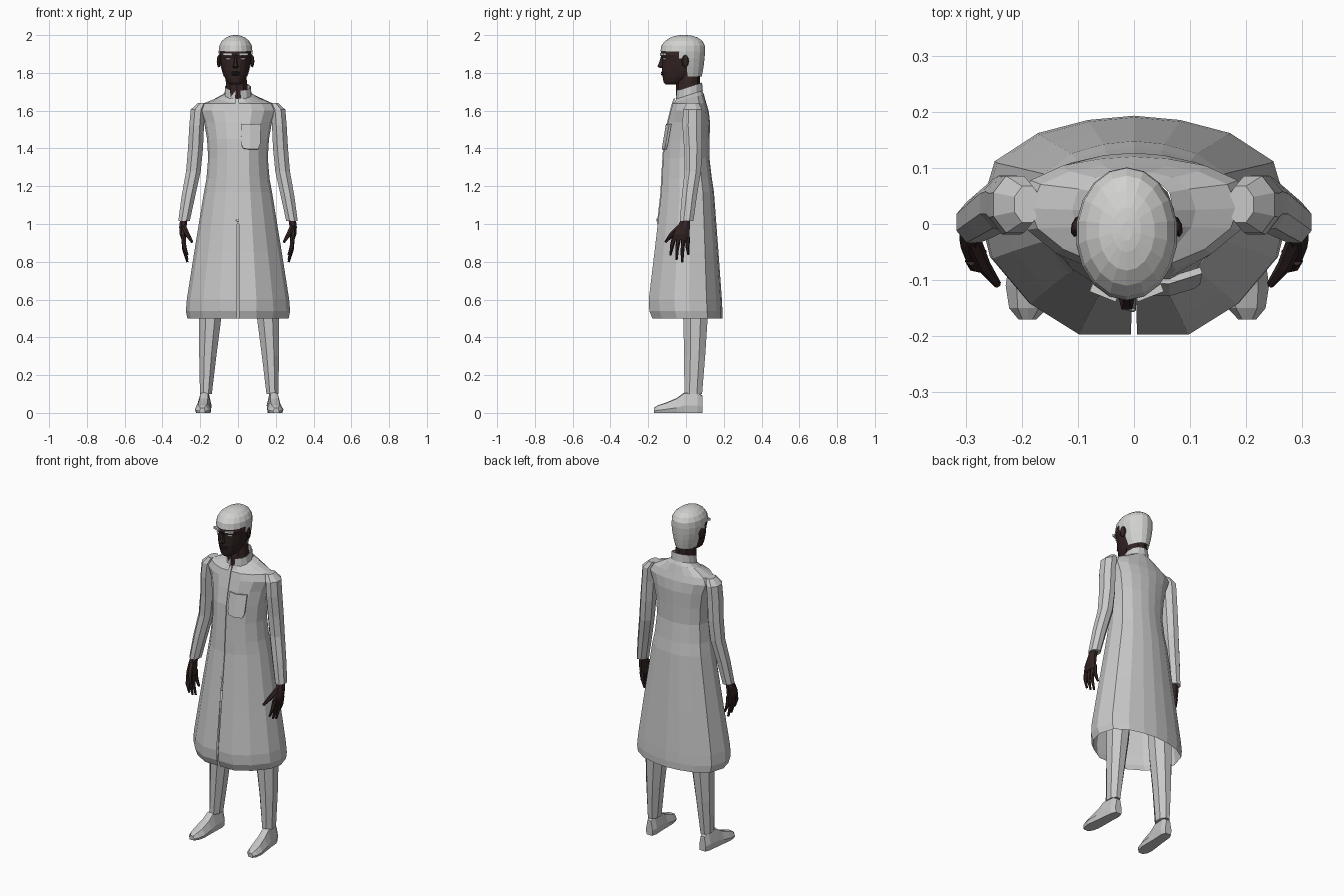
import bpy, bmesh, math
from mathutils import Vector

if "Cube" in bpy.data.objects:
    bpy.data.objects.remove(bpy.data.objects["Cube"])


def material(name, r, g, b):
    m = bpy.data.materials.new(name)
    m.diffuse_color = (r, g, b, 1)
    m.use_nodes = True
    m.node_tree.nodes["Principled BSDF"].inputs["Base Color"].default_value = m.diffuse_color
    return m


CLOTH = material("grey_cloth", 0.58, 0.58, 0.58)
HAIR = material("white_hair", 0.64, 0.64, 0.63)
SKIN = material("dark_skin", 0.033, 0.018, 0.017)
WHITE = material("eye_white", 0.8, 0.8, 0.8)


def finish(name, bm, mat):
    bmesh.ops.recalc_face_normals(bm, faces=bm.faces[:])
    me = bpy.data.meshes.new(name)
    bm.to_mesh(me)
    bm.free()
    me.materials.append(mat)
    ob = bpy.data.objects.new(name, me)
    bpy.context.collection.objects.link(ob)
    return ob


def loft(name, rings, mat, closed=True, caps=True, keep=None):
    """Skin a list of equal-length rings; keep(center) filters faces."""
    bm = bmesh.new()
    vs = [[bm.verts.new(p) for p in r] for r in rings]
    n = len(rings[0])
    for a, b in zip(vs, vs[1:]):
        for i in range(n if closed else n - 1):
            j = (i + 1) % n
            bm.faces.new((a[i], a[j], b[j], b[i]))
    if caps:
        bm.faces.new(vs[0])
        bm.faces.new(vs[-1])
    if keep:
        drop = [f for f in bm.faces if not keep(f.calc_center_median())]
        bmesh.ops.delete(bm, geom=drop, context='FACES')
    return finish(name, bm, mat)


def oval(cx, cy, z, rx, ry, n=8):
    return [(cx + rx * math.cos(math.tau * (i + .5) / n),
             cy + ry * math.sin(math.tau * (i + .5) / n), z) for i in range(n)]


def tube(name, path, radii, mat, n=6):
    """Tapered tube along a path, used for fingers."""
    pts = [Vector(p) for p in path]
    rings = []
    for i, (p, r) in enumerate(zip(pts, radii)):
        d = pts[min(i + 1, len(pts) - 1)] - pts[max(i - 1, 0)]
        q = d.to_track_quat('Z', 'Y')
        rings.append([p + q @ Vector((r * math.cos(math.tau * k / n),
                                      r * math.sin(math.tau * k / n), 0)) for k in range(n)])
    return loft(name, rings, mat)


def blob(name, loc, size, mat, rot=0.0, cube=False):
    bm = bmesh.new()
    if cube:
        bmesh.ops.create_cube(bm, size=2)
    else:
        bmesh.ops.create_uvsphere(bm, u_segments=8, v_segments=6, radius=1)
    ob = finish(name, bm, mat)
    ob.location, ob.scale, ob.rotation_euler = loc, size, (0, 0, rot)
    return ob


# Long coat: half section as (x fraction, depth fraction), open down the front
HALF = [(.02, -1), (.36, -1), (.68, -.72), (.93, -.3), (1, .1),
        (.9, .58), (.62, .84), (.3, .96), (0, 1)]
COAT = [  # z, half width, front y, back y
    (.50, .268, -.178, .192), (.54, .276, -.194, .193), (.60, .271, -.197, .19),
    (.85, .232, -.167, .172), (1.17, .18, -.13, .148), (1.24, .167, -.127, .137),
    (1.35, .158, -.12, .124), (1.45, .164, -.113, .125), (1.54, .18, -.095, .127),
    (1.60, .205, -.08, .12), (1.638, .185, -.07, .108), (1.665, .11, -.06, .095),
    (1.685, .07, -.05, .085)]


def coat_ring(z, hw, yf, yb):
    yc, h = (yf + yb) / 2, (yb - yf) / 2
    lift = .02 if z > 1.64 else 0
    half = [(hw * x, yc + h * t, z + lift * t) for x, t in HALF]
    return half + [(-x, y, zz) for x, y, zz in reversed(half[:-1])]


loft("coat", [coat_ring(*r) for r in COAT], CLOTH, closed=False, caps=False)

# Front placket strip and its lowest button
strip = [(1.0, -.149)] + [(r[0], r[2]) for r in COAT[4:12]]
loft("placket", [[(-.013, y + .004, z), (-.013, y - .005, z), (.004, y - .005, z),
                  (.004, y + .004, z)] for z, y in strip], CLOTH)
blob("button", (-.003, -.153, 1.02), (.007, .004, .009), CLOTH)

# Standing collar, open at the throat
collar = []
for grow, up in ((.004, 0), (0, .045), (-.006, .043), (-.004, 0)):
    ring = []
    for k in range(13):
        a = math.radians(-90 + 12 + k * 28)
        c, s = math.cos(a), math.sin(a)
        ring.append(((.068 + grow) * c, .017 + (.068 + grow) * s, 1.682 + up + .022 * s))
    collar.append(ring)
loft("collar", collar, CLOTH, closed=False, caps=False)

# Chest pocket, wrapped over the chest
bm = bmesh.new()


def on_chest(x, z):
    return (x, -.122 + .3 * max(0, x - .062) + .17 * (z - 1.4), z)


inner = [(.062, 1.395), (.062, 1.525), (.016, 1.53), (.018, 1.42), (.028, 1.4)]
outer = [(.062, 1.525), (.062, 1.395), (.105, 1.395), (.116, 1.42), (.12, 1.53)]
for side in (inner, outer):
    bm.faces.new([bm.verts.new(on_chest(*p)) for p in side])
bmesh.ops.remove_doubles(bm, verts=bm.verts[:], dist=.0005)
pocket = finish("chest_pocket", bm, CLOTH)
solid = pocket.modifiers.new("thickness", 'SOLIDIFY')
solid.thickness, solid.offset = .012, 0

ARM = [(.19, .035, 1.64, .025, .035), (.212, .035, 1.605, .042, .055),
       (.219, .033, 1.52, .042, .056), (.225, .038, 1.40, .043, .052),
       (.236, .036, 1.28, .042, .047), (.262, .018, 1.15, .039, .043),
       (.286, .003, 1.015, .033, .039)]
PALM = [(.286, 0, 1.03, .021, .025), (.292, -.012, .985, .021, .036),
        (.292, -.025, .945, .018, .046), (.287, -.025, .915, .013, .046)]
LEG = [(.14, .05, .8, .075, .075), (.153, .05, .5, .063, .07),
       (.166, .046, .3, .049, .06), (.176, .038, .1, .034, .051)]
SHOE = [(.088, .022, .09), (.06, .034, .112), (-.01, .036, .108), (-.05, .039, .078),
        (-.11, .043, .053), (-.15, .034, .04), (-.17, .016, .026)]  # y, half width, height
FINGERS = [(-.062, -.082, .835), (-.038, -.05, .81), (-.012, -.02, .798), (.01, .012, .838)]

for s, side in ((1, "left"), (-1, "right")):
    # Sleeve
    loft(side + "_sleeve", [oval(s * x, y, z, a, b) for x, y, z, a, b in ARM], CLOTH)
    # Palm, fingers and thumb
    loft(side + "_palm", [oval(s * x, y, z, a, b) for x, y, z, a, b in PALM], SKIN)
    for i, (y0, y1, z1) in enumerate(FINGERS):
        mid = (s * .284, (y0 + y1) / 2 - .003, (.925 + z1) / 2)
        tube(f"{side}_finger_{i + 1}", [(s * .289, y0, .93), mid, (s * .268, y1, z1)],
             (.013, .011, .006), SKIN)
    tube(side + "_thumb", [(s * .288, -.03, .985), (s * .268, -.075, .945),
                           (s * .243, -.108, .905)], (.016, .013, .007), SKIN)
    # Trouser leg
    loft(side + "_trouser_leg",
         [oval(s * x + .006, y, z, a, b) for x, y, z, a, b in LEG], CLOTH)
    # Shoe, toes turned slightly outward
    rings = []
    for y, w, h in SHOE:
        cx = s * (.184 - .07 * y) + .006
        rings.append([(cx + w * u, y, h * v) for u, v in
                      ((-.85, 0), (.85, 0), (1, .35), (.55, .95), (0, 1), (-.55, .95), (-1, .35))])
    loft(side + "_shoe", rings, CLOTH)

# Neck and head, set slightly off centre
CX = -.013


def head_ring(z, hw, yf, yb, n=18):
    return oval(CX, (yf + yb) / 2, z, hw, (yb - yf) / 2, n)


loft("neck", [oval(0, .012, 1.63, .064, .066, 10), oval(-.004, .01, 1.70, .06, .063, 10),
              oval(CX, .012, 1.80, .058, .062, 10)], SKIN)
HEAD = [(1.738, .024, -.108, -.05), (1.75, .042, -.119, .0), (1.775, .058, -.123, .04),
        (1.81, .07, -.128, .07), (1.85, .079, -.127, .084), (1.875, .083, -.127, .088),
        (1.895, .085, -.136, .09), (1.93, .08, -.126, .088), (1.965, .06, -.09, .065)]
loft("head", [head_ring(*r) for r in HEAD], SKIN)

# Cropped hair, trimmed along the hairline
CROP = [(1.78, .064, -.1, .083), (1.81, .073, -.115, .089), (1.84, .081, -.124, .094),
        (1.875, .088, -.13, .098), (1.912, .091, -.136, .101), (1.945, .087, -.13, .1),
        (1.97, .073, -.11, .086), (1.988, .05, -.083, .06), (1.997, .026, -.05, .03),
        (2.0, .01, -.03, .005)]
loft("hair", [head_ring(*r) for r in CROP], HAIR,
     keep=lambda c: c.z > 1.91 or c.y > .02 or (c.y > -.045 and c.z > 1.875))

# Nose: bridge to tip to base
loft("nose", [[(CX - w, -.11, z), (CX - w * .5, y, z), (CX + w * .5, y, z), (CX + w, -.11, z)]
              for z, w, y in ((1.885, .009, -.133), (1.85, .013, -.144),
                              (1.835, .019, -.152), (1.825, .016, -.138))], SKIN)
# Lips
for name, z in (("upper_lip", 1.802), ("lower_lip", 1.791)):
    blob(name, (CX, -.122, z), (.024, .011, .006), SKIN)
# Ears, brows and eyes
for s, side in ((1, "left"), (-1, "right")):
    blob(side + "_ear", (CX + s * .088, -.004, 1.862), (.011, .02, .033), SKIN, s * .3)
    blob(side + "_brow", (CX + s * .04, -.122, 1.898), (.025, .008, .006), HAIR, s * .38, True)
    blob(side + "_eye", (CX + s * .037, -.113, 1.874), (.016, .008, .006), WHITE, s * .3)
